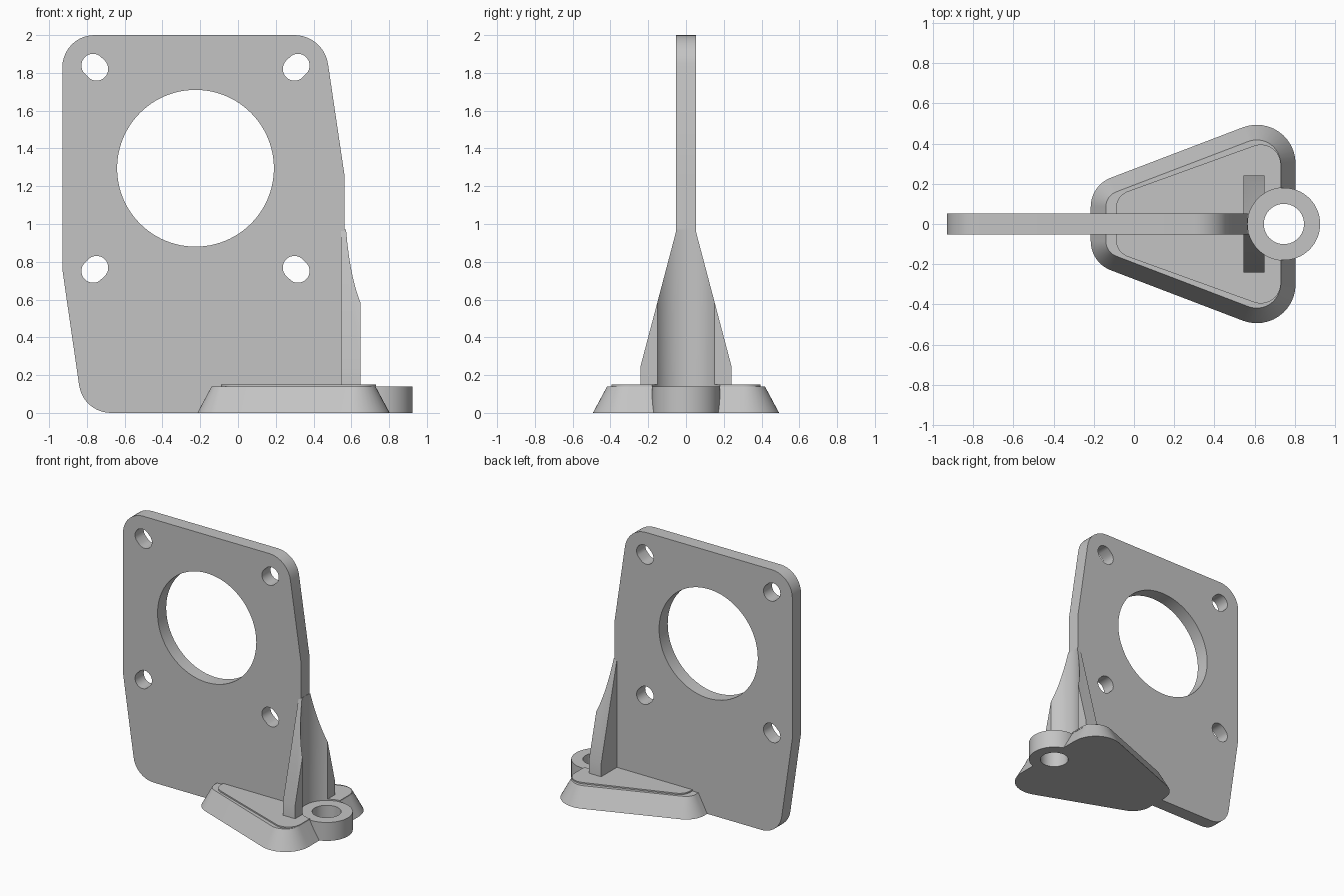
import bpy, bmesh
from math import cos, sin, pi, radians
from mathutils import Vector, Matrix

cube = bpy.data.objects.get("Cube")
if cube:
    bpy.data.objects.remove(cube, do_unlink=True)

GREY = (0.55, 0.55, 0.55, 1)
grey = bpy.data.materials.new("grey")
grey.use_nodes = True
grey.diffuse_color = GREY
grey.node_tree.nodes["Principled BSDF"].inputs["Base Color"].default_value = GREY


def loft(name, rings):
    """Closed solid through rings that have equal point counts."""
    bm = bmesh.new()
    loops = [[bm.verts.new(p) for p in ring] for ring in rings]
    for a, b in zip(loops, loops[1:]):
        for i in range(len(a)):
            j = (i + 1) % len(a)
            bm.faces.new((a[i], a[j], b[j], b[i]))
    bm.faces.new(loops[0][::-1])
    bm.faces.new(loops[-1])
    bmesh.ops.recalc_face_normals(bm, faces=bm.faces)
    mesh = bpy.data.meshes.new(name)
    bm.to_mesh(mesh)
    bm.free()
    obj = bpy.data.objects.new(name, mesh)
    bpy.context.collection.objects.link(obj)
    mesh.materials.append(grey)
    return obj


def rounded(corners, steps=10):
    """2D outline whose corners (x, y, radius) are filleted."""
    out = []
    for i, (x, y, r) in enumerate(corners):
        p = Vector((x, y))
        if not r:
            out.append(p)
            continue
        u = (Vector(corners[i - 1][:2]) - p).normalized()
        v = (Vector(corners[(i + 1) % len(corners)][:2]) - p).normalized()
        half = u.angle(v) / 2
        centre = p + (u + v).normalized() * (r / sin(half))
        start = p + u * (r / abs(sin(half) / cos(half))) - centre
        turn = u.angle_signed(v)
        sweep = (pi - 2 * half) * (1 if turn > 0 else -1)
        out += [centre + Matrix.Rotation(sweep * k / steps, 2) @ start
                for k in range(steps + 1)]
    return out


def circle(x, y, r, n=64):
    return [Vector((x + r * cos(2 * pi * k / n), y + r * sin(2 * pi * k / n)))
            for k in range(n)]


def slot(x, z, r, dx, dz, n=32):
    """Circle stretched by moving its two halves apart along (dx, dz)."""
    pts = []
    for p in circle(0, 0, r, n):
        s = 1 if p.x * dx + p.y * dz > 0 else -1
        pts.append(Vector((x + p.x + s * dx, z + p.y + s * dz)))
    return pts


def slab_y(name, outline, y):
    return loft(name, [[(p.x, s * y, p.y) for p in outline] for s in (-1, 1)])


def column(name, outline, z0, z1):
    return loft(name, [[(p.x, p.y, z) for p in outline] for z in (z0, z1)])


def cut(obj, cutter):
    mod = obj.modifiers.new("cut", 'BOOLEAN')
    mod.operation = 'DIFFERENCE'
    mod.solver = 'EXACT'
    mod.object = cutter
    bpy.context.view_layer.objects.active = obj
    bpy.ops.object.modifier_apply(modifier=mod.name)


def discard(cutter):
    bpy.data.objects.remove(cutter, do_unlink=True)


# Upright mounting plate
plate = slab_y("mounting_plate", rounded([
    (-0.93, 2, 0.17), (-0.93, 0.76, 0), (-0.82, 0, 0.17),
    (0.565, 0, 0), (0.565, 1.25, 0), (0.454, 2, 0.18)]), 0.052)

# Large central opening and four slotted bolt holes
holes = [circle(-0.225, 1.295, 0.415, 96)]
for sx in (-1, 1):
    for sz in (-1, 1):
        holes.append(slot(-0.225 + sx * 0.533, 1.295 + sz * 0.535,
                          0.062, sx * 0.009, sz * 0.009))
for outline in holes:
    cutter = slab_y("hole_cutter", outline, 0.2)
    cut(plate, cutter)
    discard(cutter)


# Tapered foot with a thin raised pad on top
def foot_ring(z, r_right, r_left, right=(0.61, 0.30), left=(-0.06, 0.085)):
    tangent = radians(110.6)
    arcs = [(right, 1, r_right, 0, tangent),
            (left, 1, r_left, tangent, pi),
            (left, -1, r_left, pi, 2 * pi - tangent),
            (right, -1, r_right, 2 * pi - tangent, 2 * pi)]
    n = 12
    return [(c[0] + r * cos(a + (b - a) * k / n),
             side * c[1] + r * sin(a + (b - a) * k / n), z)
            for c, side, r, a, b in arcs for k in range(n + 1)]


pad = dict(right=(0.63, 0.295), left=(0.0, 0.078))
foot = loft("foot", [foot_ring(0, 0.193, 0.155),
                     foot_ring(0.14, 0.118, 0.08),
                     foot_ring(0.14, 0.1, 0.09, **pad),
                     foot_ring(0.15, 0.1, 0.09, **pad)])

# Cross rib bracing the plate on the foot
half = [(0.24, 0.1), (0.24, 0.25), (0.05, 0.97)]
profile = half + [(-y, z) for y, z in reversed(half)]
rib = loft("cross_rib", [[(x, y, z) for y, z in profile] for x in (0.545, 0.648)])

# Screw clearance through foot and rib
clearance = column("clearance_cutter", circle(0.745, 0, 0.18), -0.1, 1.2)
cut(foot, clearance)
cut(rib, clearance)
discard(clearance)

# Screw boss
boss = column("screw_boss", circle(0.745, 0, 0.18), 0, 0.14)
bore = column("bore_cutter", circle(0.745, 0, 0.1), -0.1, 0.3)
cut(boss, bore)
discard(bore)

# Smooth the rounded walls, keep edges sharp
bpy.ops.object.select_all(action='DESELECT')
for obj in (plate, foot, rib, boss):
    obj.select_set(True)
bpy.context.view_layer.objects.active = plate
bpy.ops.object.shade_smooth_by_angle(angle=radians(25))
